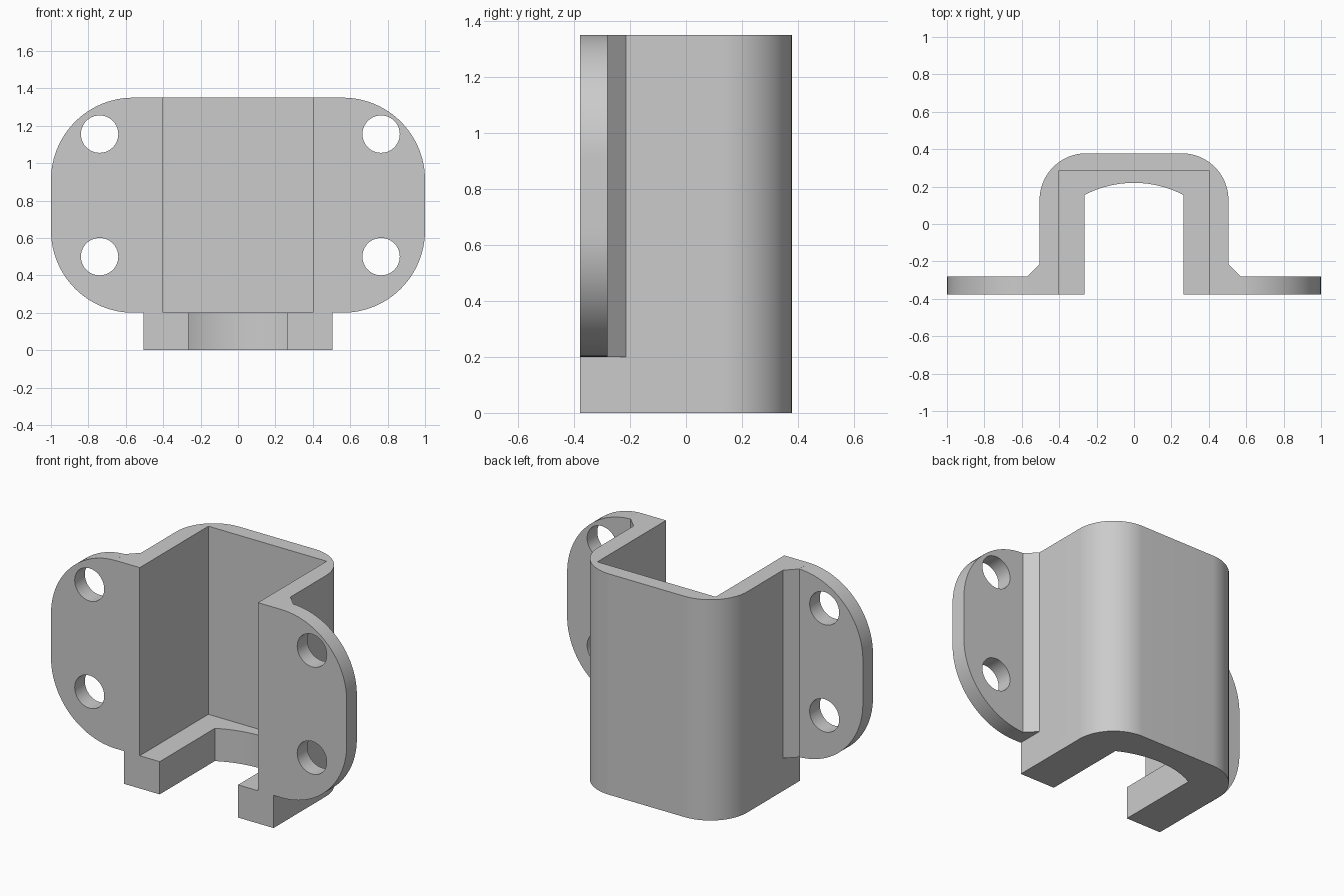
import bpy
import bmesh
from math import sin, cos, pi, radians
from mathutils import Vector

cube = bpy.data.objects.get("Cube")
if cube:
    bpy.data.objects.remove(cube, do_unlink=True)

HEIGHT, LEDGE = 1.35, 0.2
FRONT, BACK = -0.378, 0.378
OVER = 0.2  # how far cutters reach past the part

grey = bpy.data.materials.new("light grey")
grey.use_nodes = True
grey.diffuse_color = (0.6, 0.6, 0.6, 1)
grey.node_tree.nodes["Principled BSDF"].inputs["Base Color"].default_value = (0.6, 0.6, 0.6, 1)


def arc(cx, cy, r, start, end, steps=24):
    """Points along an arc, angles in degrees."""
    angles = [radians(start + (end - start) * i / steps) for i in range(steps + 1)]
    return [(cx + r * cos(a), cy + r * sin(a)) for a in angles]


def prism(name, outline, low, high, axis="z"):
    """Extrude an outline along z (points are x, y) or along y (points are x, z)."""
    place = (lambda a, b, h: (a, b, h)) if axis == "z" else (lambda a, b, h: (a, h, b))
    bm = bmesh.new()
    face = bm.faces.new([bm.verts.new(place(a, b, low)) for a, b in outline])
    moved = bmesh.ops.extrude_face_region(bm, geom=[face])["geom"]
    bmesh.ops.translate(bm, verts=[v for v in moved if isinstance(v, bmesh.types.BMVert)],
                        vec=Vector(place(0, 0, high - low)))
    bmesh.ops.recalc_face_normals(bm, faces=bm.faces)
    mesh = bpy.data.meshes.new(name)
    bm.to_mesh(mesh)
    bm.free()
    mesh.materials.append(grey)
    obj = bpy.data.objects.new(name, mesh)
    bpy.context.collection.objects.link(obj)
    return obj


def combine(target, other, operation):
    """Apply a boolean and discard the second object."""
    mod = target.modifiers.new(operation.lower(), "BOOLEAN")
    mod.operation, mod.solver, mod.object = operation, "EXACT", other
    bpy.context.view_layer.objects.active = target
    bpy.ops.object.modifier_apply(modifier=mod.name)
    bpy.data.objects.remove(other, do_unlink=True)


# Housing with two rounded back corners
W, R = 0.505, 0.25
outer = ([(-W, FRONT), (W, FRONT)] + arc(W - R, BACK - R, R, 0, 90)
         + arc(R - W, BACK - R, R, 90, 180))
bracket = prism("mounting_bracket", outer, 0, HEIGHT)

# Rounded mounting plate
C = 0.44
plate = []
for cx, cz, start in ((1 - C, HEIGHT - C, 0), (C - 1, HEIGHT - C, 90),
                      (C - 1, LEDGE + C, 180), (1 - C, LEDGE + C, 270)):
    plate += arc(cx, cz, C, start, start + 90)
combine(bracket, prism("mounting_plate", plate, FRONT, -0.28, "y"), "UNION")

# Bevelled strips between plate and housing
for side in (-1, 1):
    strip = [(side * x, y) for x, y in ((0.45, -0.33), (0.57, -0.33), (0.57, -0.28),
                                        (W, -0.215), (0.45, -0.215))]
    combine(bracket, prism("bevel_strip", strip, LEDGE, HEIGHT), "UNION")

# Wide square pocket above the ledge
pocket = [(-0.4, FRONT - OVER), (0.4, FRONT - OVER), (0.4, 0.285), (-0.4, 0.285)]
combine(bracket, prism("pocket_cutter", pocket, LEDGE, HEIGHT + OVER), "DIFFERENCE")

# Narrow channel through the ledge, with a bowed back
half, shoulder, bow = 0.265, 0.155, 0.22
rise = bow - shoulder
radius = (half ** 2 + rise ** 2) / (2 * rise)
spread = 2 * 180 / pi * (rise / half)  # half angle of a shallow arc
channel = ([(-half, FRONT - OVER), (half, FRONT - OVER), (half, shoulder)]
           + arc(0, bow - radius, radius, 90 - spread, 90 + spread)[1:-1]
           + [(-half, shoulder)])
combine(bracket, prism("channel_cutter", channel, -OVER, LEDGE + OVER), "DIFFERENCE")

# Four screw holes
for x in (-0.74, 0.765):
    for z in (0.5, 1.155):
        hole = arc(x, z, 0.1, 0, 360, 40)[:-1]
        combine(bracket, prism("hole_cutter", hole, FRONT - OVER, -0.23, "y"), "DIFFERENCE")

# Smooth the curved walls, keep real corners sharp
bpy.ops.object.select_all(action="DESELECT")
bracket.select_set(True)
bpy.context.view_layer.objects.active = bracket
bpy.ops.object.shade_smooth_by_angle(angle=radians(20))
